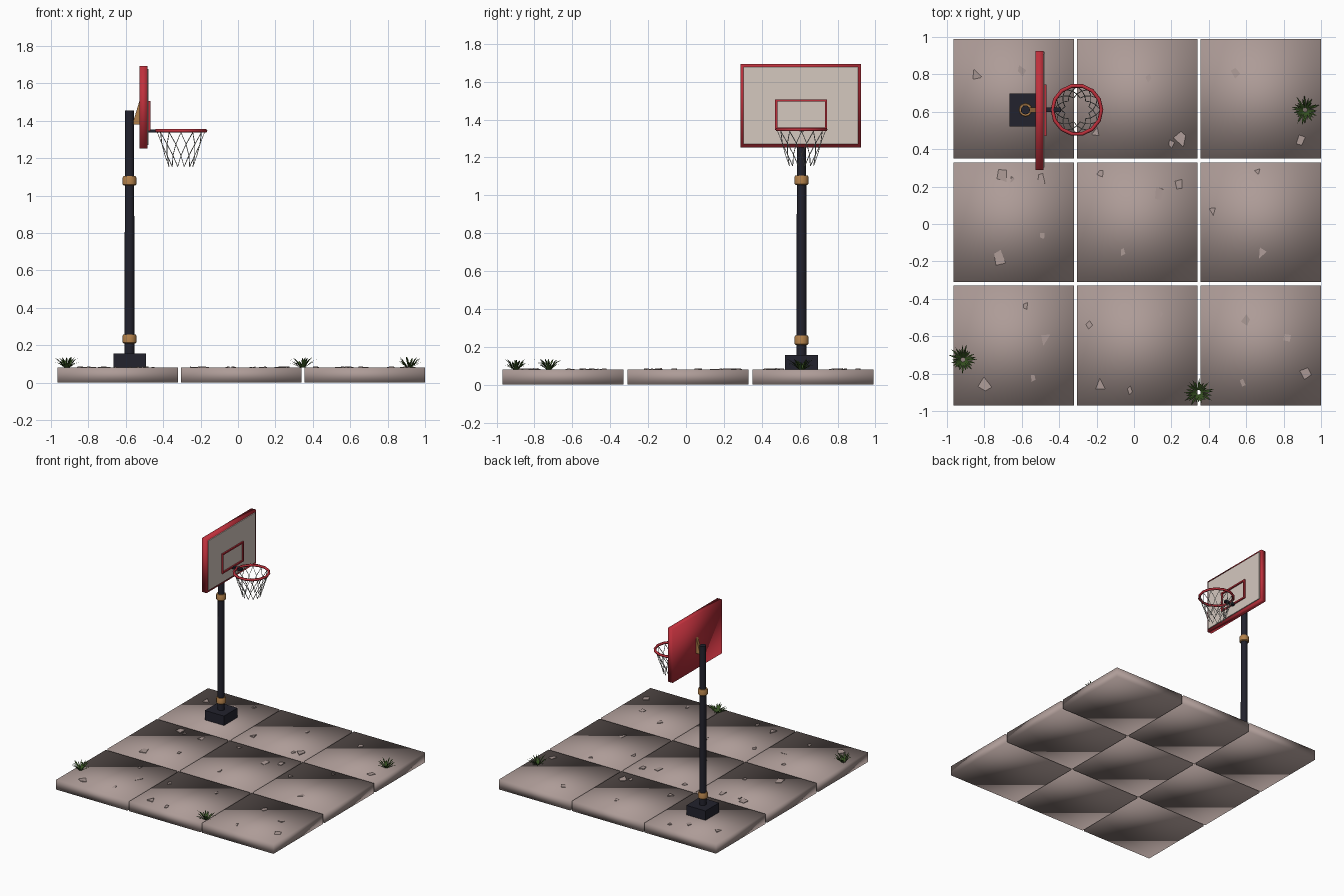
import bpy, bmesh, math, random
from mathutils import Vector, Matrix

if "Cube" in bpy.data.objects:
    bpy.data.objects.remove(bpy.data.objects["Cube"], do_unlink=True)
random.seed(4)


def material(name, r, g, b):
    m = bpy.data.materials.new(name)
    m.use_nodes = True
    m.diffuse_color = (r, g, b, 1)
    bsdf = m.node_tree.nodes["Principled BSDF"]
    bsdf.inputs["Base Color"].default_value = (r, g, b, 1)
    bsdf.inputs["Roughness"].default_value = 0.8
    return m


STONE = material("stone", 0.42, 0.33, 0.31)
RED = material("red paint", 0.52, 0.03, 0.045)
DARK = material("dark metal", 0.016, 0.016, 0.026)
GOLD = material("brass", 0.45, 0.22, 0.07)
CREAM = material("cream panel", 0.66, 0.58, 0.52)
NET = material("net cord", 0.5, 0.5, 0.47)
GREEN = material("grass green", 0.035, 0.08, 0.015)


def finish(name, bm, mat, smooth=None):
    """Turn a bmesh into an object; smooth is an angle in degrees."""
    bmesh.ops.recalc_face_normals(bm, faces=bm.faces)
    me = bpy.data.meshes.new(name)
    bm.to_mesh(me)
    bm.free()
    me.materials.append(mat)
    ob = bpy.data.objects.new(name, me)
    bpy.context.collection.objects.link(ob)
    if smooth:
        bpy.ops.object.select_all(action="DESELECT")
        ob.select_set(True)
        bpy.context.view_layer.objects.active = ob
        bpy.ops.object.shade_smooth_by_angle(angle=math.radians(smooth))
    return ob


def add_box(bm, lo, hi):
    lo, hi = Vector(lo), Vector(hi)
    mat = Matrix.Translation((lo + hi) / 2) @ Matrix.Diagonal((*(hi - lo), 1))
    bmesh.ops.create_cube(bm, size=1, matrix=mat)


def box(name, lo, hi, mat, smooth=None):
    bm = bmesh.new()
    add_box(bm, lo, hi)
    return finish(name, bm, mat, smooth)


def add_rod(bm, a, b, r, sides=4, r_end=None):
    a, b = Vector(a), Vector(b)
    turn = (b - a).to_track_quat("Z", "Y").to_matrix().to_4x4()
    bmesh.ops.create_cone(bm, cap_ends=True, segments=sides, radius1=r,
                          radius2=r if r_end is None else r_end,
                          depth=(b - a).length,
                          matrix=Matrix.Translation((a + b) / 2) @ turn)


def lathe(name, profile, centre, sides, mat, closed=False, smooth=40):
    """Spin (radius, height) points about a vertical axis."""
    bm = bmesh.new()
    rings = []
    for r, z in profile:
        rings.append([bm.verts.new((centre[0] + r * math.cos(math.tau * i / sides),
                                    centre[1] + r * math.sin(math.tau * i / sides), z))
                      for i in range(sides)])
    pairs = list(zip(rings, rings[1:]))
    if closed:
        pairs.append((rings[-1], rings[0]))
    else:
        bm.faces.new(rings[0])
        bm.faces.new(rings[-1])
    for p, q in pairs:
        for i in range(sides):
            j = (i + 1) % sides
            bm.faces.new((p[i], p[j], q[j], q[i]))
    return finish(name, bm, mat, smooth)


# Paving: three by three slabs, softly shaded over their edges
TOP = 0.08
for row in range(3):
    for col in range(3):
        x, y = -0.965 + 0.66 * col, -0.97 + 0.66 * row
        box(f"paving_slab_{row}_{col}", (x, y, 0), (x + 0.645, y + 0.64, TOP), STONE, 180)

# Stone chips lying on the slabs, grouped by size
chips = {
    0.055: [(-.84, .79), (.25, .46), (-.71, .26), (.13, .16), (-.72, -.18), (-.47, -.61),
            (-.8, -.86), (-.18, -.86), (.92, -.8)],
    0.04: [(-.6, .82), (-.2, .49), (.54, .81), (.89, .45), (-.5, .24), (.24, .21),
           (.42, .07), (.82, -.61), (.6, -.52), (.68, -.15)],
    0.027: [(-.49, .91), (.2, .43), (-.65, .24), (-.18, .27), (.66, .28), (-.49, -.06),
            (-.06, -.15), (-.58, -.44), (-.54, -.82), (-.24, -.54), (.14, -.48),
            (-.02, -.89), (.58, -.85), (.08, .78)],
}
bm = bmesh.new()
for size, spots in chips.items():
    for x, y in spots:
        n = random.choice((3, 4, 4))
        start = random.random() * math.tau
        ring = []
        for i in range(n):
            a = start + math.tau * (i + random.uniform(-.2, .2)) / n
            r = size * random.uniform(.6, 1)
            ring.append((x + .75 * r * math.cos(a), y + r * math.sin(a)))
        low = [bm.verts.new((*p, TOP - .002)) for p in ring]
        high = [bm.verts.new((*p, TOP + random.uniform(.001, .007))) for p in ring]
        bm.faces.new(high)
        for i in range(n):
            j = (i + 1) % n
            bm.faces.new((low[i], low[j], high[j], high[i]))
finish("stone_chips", bm, STONE)

# Grass tufts: bent, pointed blades fanning out
for k, (x, y) in enumerate([(.915, .61), (-.915, -.725), (.345, -.9)]):
    bm = bmesh.new()
    for i in range(24):
        a = math.tau * (i + random.uniform(-.3, .3)) / 24
        out = Vector((math.cos(a), math.sin(a), 0))
        side = Vector((-out.y, out.x, 0)) * .005
        reach, rise = random.uniform(.05, .085), random.uniform(.025, .06)
        root = Vector((x, y, TOP)) + out * .012
        mid = root + out * reach * .5 + Vector((0, 0, rise * .75))
        tip = Vector((x, y, TOP + rise)) + out * reach
        v = [bm.verts.new(p) for p in (root - side * .6, root + side * .6,
                                       mid + side, mid - side, tip)]
        bm.faces.new(v[:4])
        bm.faces.new((v[3], v[2], v[4]))
    finish(f"grass_tuft_{k}", bm, GREEN)

# Post with base block and brass collars
PX, PY = -0.58, 0.61
box("base_block", (PX - .085, PY - .088, TOP), (PX + .088, PY + .088, .157), DARK)
lathe("post", [(.027, .15), (.024, 1.455)], (PX, PY), 12, DARK)
for name, z in (("lower_collar", .235), ("upper_collar", 1.08)):
    lathe(name, [(.03, z - .026), (.037, z - .02), (.037, z + .016), (.033, z + .024),
                 (.026, z + .024)], (PX, PY), 12, GOLD)

# Wedge-shaped brass brace from the post to the board
bm = bmesh.new()
wedge = [(-.565, 1.38), (-.52, 1.38), (-.52, 1.53)]
front, back = [[bm.verts.new((x, PY + s, z)) for x, z in wedge] for s in (-.013, .013)]
bm.faces.new(front)
bm.faces.new(back)
for i in range(3):
    j = (i + 1) % 3
    bm.faces.new((front[i], front[j], back[j], back[i]))
finish("board_brace", bm, GOLD)

# Backboard: red slab, cream panel, red target frame
box("backboard", (-.527, .288, 1.253), (-.485, .925, 1.693), RED, 180)
box("board_panel", (-.49, .303, 1.27), (-.478, .908, 1.677), CREAM)
bm = bmesh.new()
x0, x1 = -.48, -.467
for z in (1.345, 1.495):
    add_box(bm, (x0, .47, z), (x1, .745, z + .012))
for y in (.47, .733):
    add_box(bm, (x0, y, 1.357), (x1, y + .012, 1.495))
finish("target_frame", bm, RED)

# Hoop and its bracket
HX, HZ = -0.305, 1.347
tube = [(.131 + .01 * math.cos(math.tau * i / 6), HZ + .01 * math.sin(math.tau * i / 6))
        for i in range(6)]
lathe("hoop", tube, (HX, PY), 14, RED, closed=True, smooth=65)
box("hoop_bracket", (-.48, PY - .012, HZ - .01), (-.39, PY + .012, HZ + .008), DARK)

# Net: crossing cords narrowing downwards
levels = [(.126, 1.338), (.105, 1.275), (.085, 1.215), (.066, 1.155)]


def knot(level, i):
    r, z = levels[level]
    a = math.tau * (i + level / 2) / 12
    return (HX + r * math.cos(a), PY + r * math.sin(a), z)


bm = bmesh.new()
for level in range(3):
    for i in range(12):
        for step in (0, -1):
            add_rod(bm, knot(level, i), knot(level + 1, i + step), .0022)
finish("net", bm, NET)
